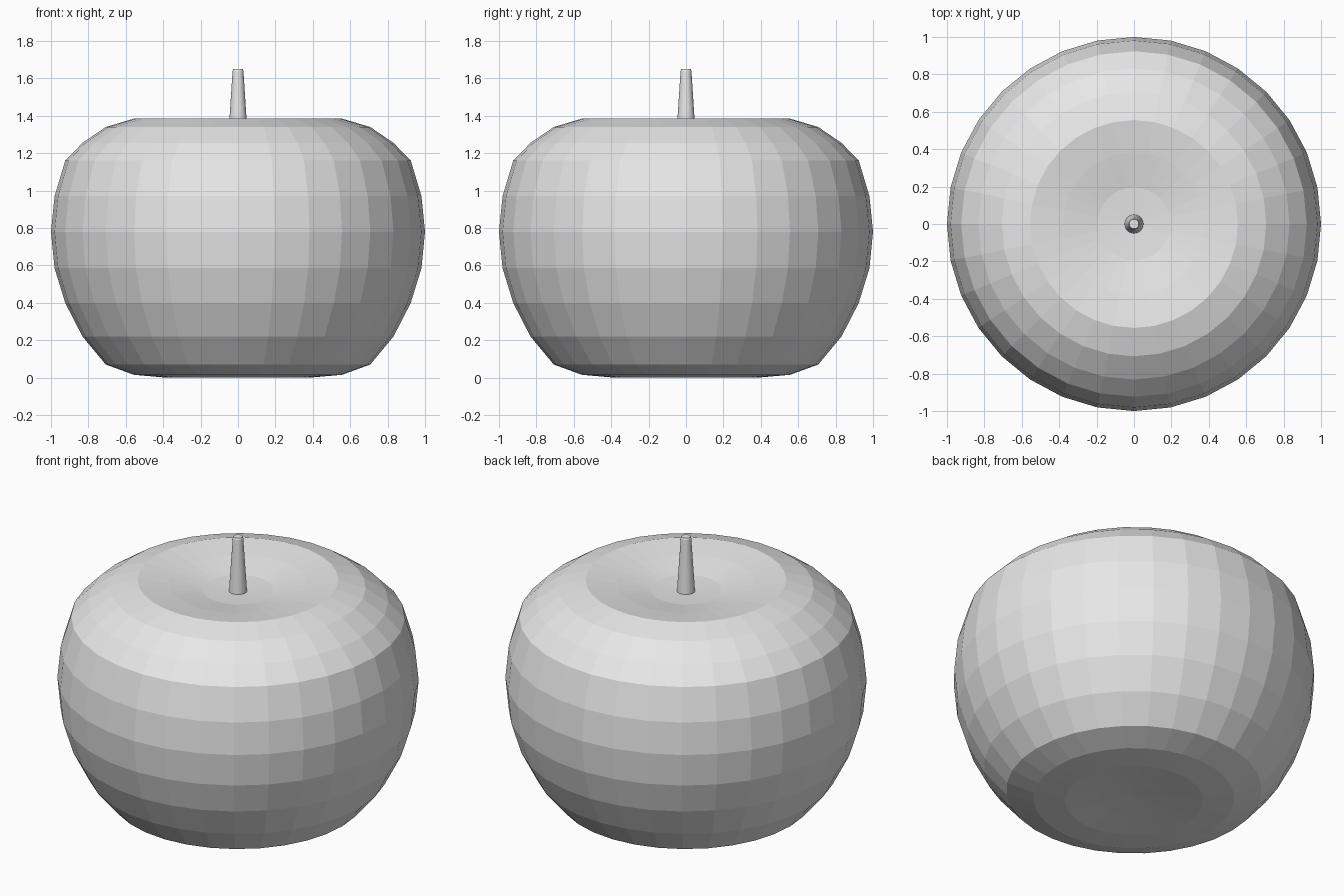
import bpy, bmesh, math

cube = bpy.data.objects.get("Cube")
if cube:
    bpy.data.objects.remove(cube, do_unlink=True)

grey = bpy.data.materials.new("light_grey")
grey.use_nodes = True
colour = (0.8, 0.8, 0.8, 1)
grey.diffuse_color = colour
grey.node_tree.nodes["Principled BSDF"].inputs["Base Color"].default_value = colour


def lathe(name, profile, sides):
    """Turn (radius, height) points around z; the first and last lie on the axis."""
    bm = bmesh.new()
    points = [bm.verts.new((r, 0, z)) for r, z in profile]
    edges = [bm.edges.new(pair) for pair in zip(points, points[1:])]
    bmesh.ops.spin(bm, geom=points + edges, cent=(0, 0, 0), axis=(0, 0, 1),
                   angle=math.tau, steps=sides, use_duplicate=False)
    bmesh.ops.remove_doubles(bm, verts=bm.verts[:], dist=0.0005)
    bmesh.ops.recalc_face_normals(bm, faces=bm.faces[:])
    mesh = bpy.data.meshes.new(name)
    bm.to_mesh(mesh)
    bm.free()
    mesh.materials.append(grey)
    obj = bpy.data.objects.new(name, mesh)
    bpy.context.collection.objects.link(obj)
    return obj


# Fruit body: evenly spaced sphere rings with both poles pressed in
heights = [0.025, 0.015, 0, 0.015, 0.07, 0.22, 0.4, 0.585, 0.78,
           0.97, 1.16, 1.255, 1.34, 1.385, 1.36, 1.325, 1.315]
body = [(math.sin(math.pi * i / 16), z) for i, z in enumerate(heights)]
lathe("fruit_body", body, 32)

# Tapered stem standing in the top hollow
stem = [(0, 1.3), (0.051, 1.3), (0.029, 1.64), (0.025, 1.65), (0, 1.65)]
lathe("stem", stem, 32)
